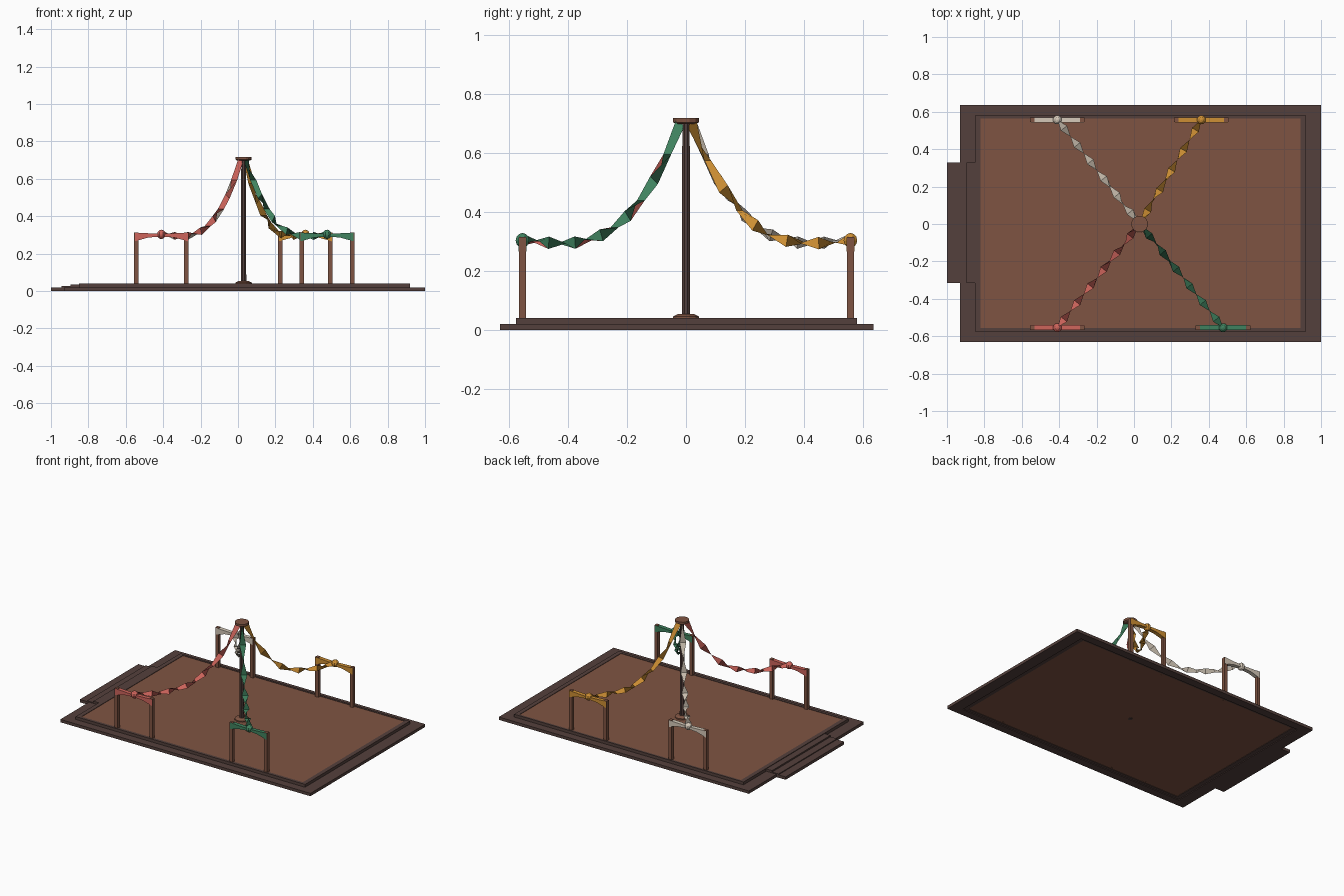
import bpy, bmesh, math
from mathutils import Vector

if "Cube" in bpy.data.objects:
    bpy.data.objects.remove(bpy.data.objects["Cube"])


def mat(name, hexcol):
    lin = [((int(hexcol[i:i + 2], 16) / 255 + 0.055) / 1.055) ** 2.4 for i in (0, 2, 4)]
    m = bpy.data.materials.new(name)
    m.diffuse_color = (*lin, 1)
    m.use_nodes = True
    m.node_tree.nodes["Principled BSDF"].inputs["Base Color"].default_value = m.diffuse_color
    return m


DARK = mat("dark wood", "54403C")
BROWN = mat("brown wood", "7F5442")
RED = mat("red cloth", "CF655C")
GREEN = mat("green cloth", "40825F")
GOLD = mat("gold cloth", "CF9034")
CREAM = mat("cream cloth", "D6CABA")


def add(name, verts, faces, material):
    me = bpy.data.meshes.new(name)
    me.from_pydata(verts, [], faces)
    me.materials.append(material)
    ob = bpy.data.objects.new(name, me)
    bpy.context.collection.objects.link(ob)
    bm = bmesh.new()
    bm.from_mesh(me)
    bmesh.ops.recalc_face_normals(bm, faces=bm.faces)
    bm.to_mesh(me)
    bm.free()
    return ob


def prism(name, outline, axis, a, b, material):
    """Extrude a 2D outline along y (axis 1) or z (axis 2)."""
    n = len(outline)
    put = (lambda p, d: (p[0], d, p[1])) if axis == 1 else (lambda p, d: (p[0], p[1], d))
    verts = [put(p, d) for d in (a, b) for p in outline]
    faces = [(i, (i + 1) % n, n + (i + 1) % n, n + i) for i in range(n)]
    return add(name, verts, faces + [tuple(range(n)), tuple(range(n, 2 * n))], material)


def box(name, x0, x1, y0, y1, z0, z1, material):
    return prism(name, [(x0, y0), (x1, y0), (x1, y1), (x0, y1)], 2, z0, z1, material)


def frame(name, outer, inner, z0, z1, material):
    """Rectangular ring with a hole."""
    rect = lambda r: [(r[0], r[2]), (r[1], r[2]), (r[1], r[3]), (r[0], r[3])]
    loops = [(outer, z0), (outer, z1), (inner, z1), (inner, z0)]
    verts = [(x, y, z) for r, z in loops for x, y in rect(r)]
    faces = [(k * 4 + i, k * 4 + (i + 1) % 4, (k + 1) % 4 * 4 + (i + 1) % 4, (k + 1) % 4 * 4 + i)
             for k in range(4) for i in range(4)]
    return add(name, verts, faces, material)


def lathe(name, profile, sides, centre, material):
    verts = [(centre[0] + r * math.cos(2 * math.pi * (i + .5) / sides),
              centre[1] + r * math.sin(2 * math.pi * (i + .5) / sides), z)
             for r, z in profile for i in range(sides)]
    faces = [(k * sides + i, k * sides + (i + 1) % sides, (k + 1) * sides + (i + 1) % sides, (k + 1) * sides + i)
             for k in range(len(profile) - 1) for i in range(sides)]
    last = (len(profile) - 1) * sides
    faces += [tuple(range(sides)), tuple(range(last, last + sides))]
    return add(name, verts, faces, material)


# Platform: low border, raised rim, floor and entry steps
frame("platform_border", (-.93, 1.0, -.63, .635), (-.85, .92, -.575, .58), 0, .02, DARK)
frame("floor_rim", (-.85, .92, -.575, .58), (-.82, .89, -.555, .565), .005, .04, DARK)
box("floor", -.82, .89, -.555, .565, .008, .037, BROWN)
box("lower_step", -1.0, -.93, -.315, .33, 0, .02, DARK)
box("middle_step", -.945, -.895, -.315, .33, .005, .026, DARK)
box("upper_step", -.895, -.85, -.315, .33, .02, .036, DARK)

# Centre pole
PX = .03
lathe("pole", [(.0155, .007), (.0135, .71)], 8, (PX, 0), DARK)
lathe("pole_base", [(.046, .036), (.046, .045), (.03, .053)], 12, (PX, 0), BROWN)
lathe("pole_cap", [(.036, .698), (.045, .703), (.045, .718)], 12, (PX, 0), BROWN)


def ribbon(name, end, quarter_turns, material):
    """Flat streamer hanging in a curve, a quarter twist at each step."""
    start = Vector((PX, 0, .70))
    flat = Vector((end[0] - PX, end[1], 0))

    def point(t):
        p = start + flat * (.035 + .965 * t)
        p.z = .305 + .395 * (1 - t) ** 3.4 - .022 * math.sin(math.pi * t)
        return p
    side = Vector((-flat.y, flat.x, 0)).normalized()
    verts = []
    for i in range(quarter_turns + 1):
        t = i / quarter_turns
        tangent = (point(min(1, t + .02)) - point(max(0, t - .02))).normalized()
        a = math.pi / 2 * (i + 1)
        off = (side * math.cos(a) + tangent.cross(side) * math.sin(a)) * .021
        verts += [point(t) + off, point(t) - off]
    add(name, verts, [(2 * i, 2 * i + 1, 2 * i + 3, 2 * i + 2) for i in range(quarter_turns)], material)


def gate(colour, x, y, turns, material):
    # Two posts
    for label, s in (("left", -1), ("right", 1)):
        px = x + s * .134
        box(f"{colour}_gate_{label}_post", px - .012, px + .012, y - .012, y + .012, .007, .314, BROWN)
    # Cloth swag pinched at the middle
    top = [(-.142, .312), (-.07, .309), (0, .306), (.07, .309), (.142, .312)]
    low = [(.142, .266), (.07, .286), (0, .292), (-.07, .286), (-.142, .266)]
    prism(f"{colour}_swag", [(x + u, z) for u, z in top + low], 1, y - .0135, y + .0135, material)
    # Knot
    r = .025
    lathe(f"{colour}_knot", [(r * max(.02, math.sin(k * math.pi / 6)), .303 - r * math.cos(k * math.pi / 6))
                             for k in range(7)], 8, (x, y), material)
    ribbon(f"{colour}_streamer", (x, y), turns, material)


# Four gates with streamers to the pole
gate("red", -.41, -.554, 12, RED)
gate("green", .476, -.554, 12, GREEN)
gate("gold", .36, .557, 10, GOLD)
gate("cream", -.41, .557, 12, CREAM)
